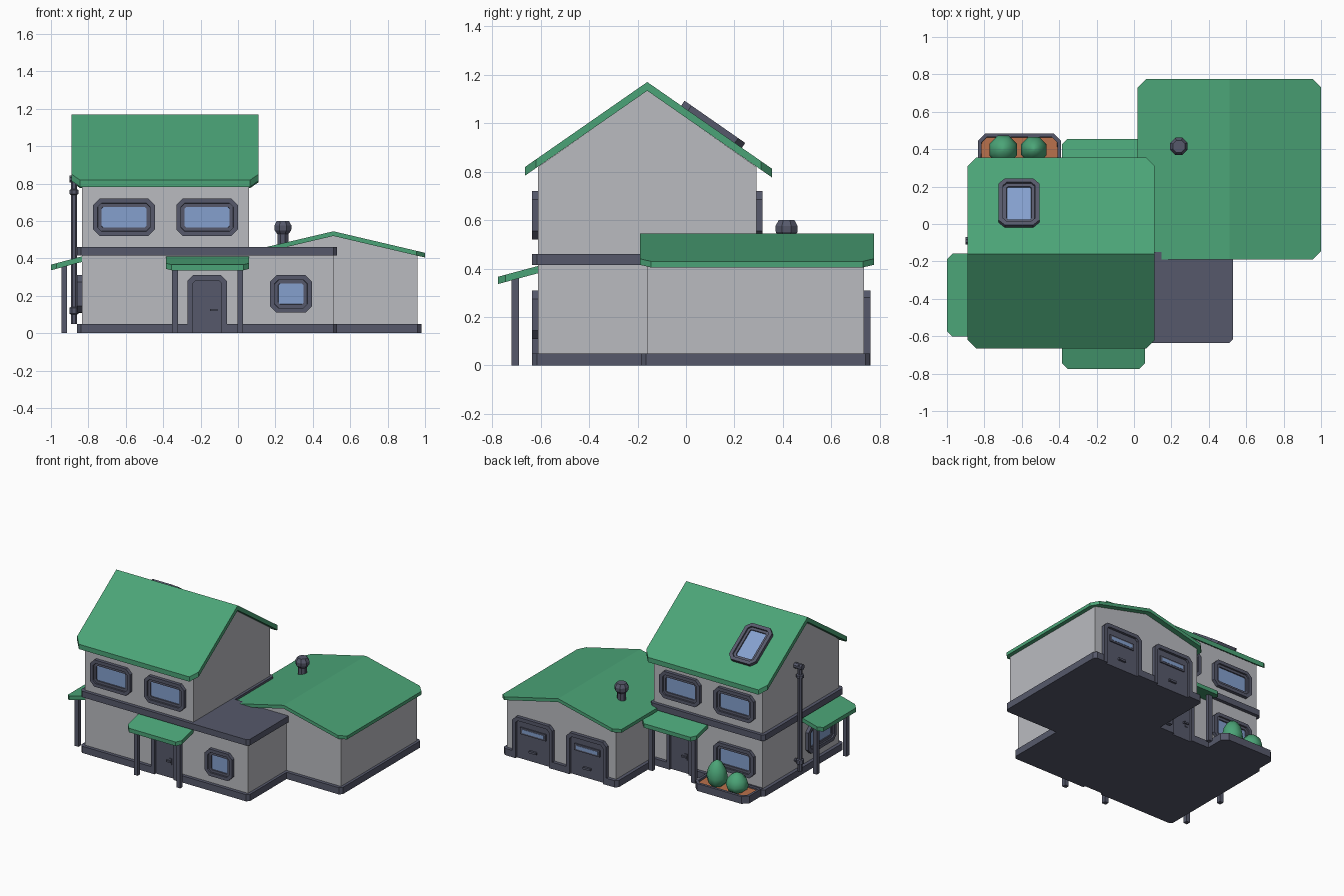
import bpy, bmesh, math
from mathutils import Vector
from math import radians, sin, cos, pi

if "Cube" in bpy.data.objects:
    bpy.data.objects.remove(bpy.data.objects["Cube"], do_unlink=True)


def material(name, *rgb):
    # sRGB bytes to a linear flat colour
    lin = [((c / 255 + 0.055) / 1.055) ** 2.4 for c in rgb] + [1]
    m = bpy.data.materials.new(name)
    m.use_nodes = True
    m.diffuse_color = lin
    m.node_tree.nodes["Principled BSDF"].inputs["Base Color"].default_value = lin
    return m


WALL = material("pale grey wall", 186, 187, 192)
TRIM = material("dark slate trim", 86, 89, 107)
ROOF = material("green roof", 75, 164, 119)
GLASS = material("blue glass", 133, 160, 206)
SOIL = material("brown soil", 186, 113, 76)


def finish(name, bm, mats, loc=(0, 0, 0), rot=(0, 0, 0)):
    bmesh.ops.recalc_face_normals(bm, faces=bm.faces)
    me = bpy.data.meshes.new(name)
    bm.to_mesh(me)
    bm.free()
    for m in mats:
        me.materials.append(m)
    ob = bpy.data.objects.new(name, me)
    ob.location, ob.rotation_euler = loc, rot
    bpy.context.collection.objects.link(ob)
    return ob


def prism_mesh(pts, h):
    bm = bmesh.new()
    bottom = bm.faces.new([bm.verts.new((x, y, 0)) for x, y in pts])
    ext = bmesh.ops.extrude_face_region(bm, geom=[bottom])["geom"]
    bmesh.ops.translate(bm, vec=(0, 0, h), verts=[v for v in ext if isinstance(v, bmesh.types.BMVert)])
    top = next(f for f in ext if isinstance(f, bmesh.types.BMFace))
    return bm, top


def prism(name, pts, h, mat, loc=(0, 0, 0), rot=(0, 0, 0)):
    return finish(name, prism_mesh(pts, h)[0], [mat], loc, rot)


def rect(x0, x1, y0, y1, c=0.0, corners=(1, 1, 1, 1)):
    # rectangle outline; chosen corners are cut
    out = []
    for (x, y, dx, dy), on in zip(((x0, y0, 1, 1), (x1, y0, -1, 1), (x1, y1, -1, -1), (x0, y1, 1, -1)), corners):
        if c and on:
            a, b = (x, y + dy * c), (x + dx * c, y)
            out += [a, b] if dx == dy else [b, a]
        else:
            out.append((x, y))
    return out


def slab(name, outlines, height, t, loc=(0, 0, 0), rot=(0, 0, 0)):
    # sloping sheet: plan outlines lifted to height(x, y), thickened downwards
    bm = bmesh.new()
    for pts in outlines:
        bm.faces.new([bm.verts.new((x, y, height(x, y))) for x, y in pts])
    bmesh.ops.remove_doubles(bm, verts=bm.verts, dist=1e-4)
    ext = bmesh.ops.extrude_face_region(bm, geom=bm.faces[:], use_keep_orig=True)["geom"]
    bmesh.ops.translate(bm, vec=(0, 0, -t), verts=[v for v in ext if isinstance(v, bmesh.types.BMVert)])
    return finish(name, bm, [ROOF], loc, rot)


def lathe(name, profile, loc, mat, seg=8, rot=(0, 0, 0)):
    bm = bmesh.new()
    rings = [[bm.verts.new((r * cos(2 * pi * (i + .5) / seg), r * sin(2 * pi * (i + .5) / seg), z))
              for i in range(seg)] for r, z in profile]
    for a, b in zip(rings, rings[1:]):
        for i in range(seg):
            j = (i + 1) % seg
            bm.faces.new((a[i], a[j], b[j], b[i]))
    bm.faces.new(rings[0])
    bm.faces.new(rings[-1])
    return finish(name, bm, [mat], loc, rot)


# Directions that wall-mounted parts can face (turn about z)
FRONT, BACK, SIDE = 0, pi, -pi / 2


def wall_part(name, pts, h, mat, loc, turn, out=0.0):
    off = Vector((sin(turn), -cos(turn), 0)) * out
    return prism(name, pts, h, mat, Vector(loc) + off, (pi / 2, 0, turn))


def window(name, w, h, loc, turn, tilt=pi / 2):
    bm, face = prism_mesh(rect(-w / 2, w / 2, -h / 2, h / 2, 0.035), 0.025)
    for width, depth in ((0.027, 0), (0.001, -0.011), (0.02, 0), (0.001, -0.008)):
        bmesh.ops.inset_region(bm, faces=[face], thickness=width, depth=depth)
    face.material_index = 1
    return finish(name, bm, [TRIM, GLASS], loc, (tilt, 0, turn))


def door_frame(name, w, h, loc, turn):
    a, b, c, k = w / 2, w / 2 - 0.027, 0.03, 0.018
    pts = [(-a, 0), (-a, h - c), (-a + c, h), (a - c, h), (a, h - c), (a, 0),
           (b, 0), (b, h - .027 - k), (b - k, h - .027), (k - b, h - .027), (-b, h - .027 - k), (-b, 0)]
    wall_part(name, pts, 0.026, TRIM, loc, turn)
    wall_part(name + "_panel", rect(-b, b, 0, h - 0.027, k, (0, 0, 1, 1)), 0.008, TRIM, loc, turn)


def house_door(name, loc, turn):
    door_frame(name, 0.21, 0.31, loc, turn)
    wall_part(name + "_lock_plate", rect(.035, .055, .1, .145), 0.006, TRIM, loc, turn, 0.008)
    wall_part(name + "_lever", rect(.015, .055, .118, .13), 0.012, TRIM, loc, turn, 0.012)


def garage_door(name, loc, turn):
    door_frame(name, 0.33, 0.31, loc, turn)
    wall_part(name + "_light_frame", rect(-.105, .105, .185, .235), 0.008, TRIM, loc, turn, 0.008)
    wall_part(name + "_light", rect(-.09, .09, .197, .223), 0.004, GLASS, loc, turn, 0.014)
    wall_part(name + "_handle", rect(-.03, .03, .065, .08), 0.015, TRIM, loc, turn, 0.008)


def awning(name, loc, turn):
    # sloping canopy on two posts
    slab(name, [rect(-.222, .222, -.165, 0, .03, (1, 1, 0, 0))], lambda x, y: 0.411 + 0.27 * y, 0.03, loc, (0, 0, turn))
    for s in (-1, 1):
        p = rect(s * .175 - .016, s * .175 + .016, -.11, -.08)
        prism(f"{name}_post_{'left' if s > 0 else 'right'}", p, 0.37, TRIM, loc, (0, 0, turn))


# Walls
prism("main_walls", [(-.61, .02), (.29, .02), (.29, .82), (-.16, 1.135), (-.61, .82)], 0.895, WALL,
      (-.835, 0, 0), (pi / 2, 0, pi / 2))
prism("annex_walls", rect(.05, .51, -.61, -.1), 0.42, WALL, (0, 0, .02))
prism("garage_walls", [(.06, .02), (.96, .02), (.96, .42), (.51, .525), (.06, .42)], 0.895, WALL,
      (0, .735, 0), (pi / 2, 0, 0))

# Plinths, cut away at the doors
plinths = [prism("main_plinth", rect(-.86, .53, -.635, .315, .02), 0.05, TRIM),
           prism("garage_plinth", rect(.035, .98, -.185, .76, .02), 0.05, TRIM)]
for i, (x, y, w) in enumerate(((-.165, -.66, .21), (-.165, .34, .21), (.29, .785, .33), (.735, .785, .33))):
    cutter = prism(f"door_gap_cutter_{i}", rect(x - w / 2, x + w / 2, y - .05, y + .05), 0.2, TRIM, (0, 0, -.1))
    cutter.hide_render = True
    cutter.hide_set(True)
    cutter.display_type = 'WIRE'
    mod = plinths[i // 2].modifiers.new("door_gap", 'BOOLEAN')
    mod.object, mod.operation, mod.solver = cutter, 'DIFFERENCE', 'EXACT'

# Belt course that also roofs the annex
k = 0.02
prism("belt_and_flat_roof", [(-.86, -.635 + k), (-.86 + k, -.635), (.53 - k, -.635), (.53, -.635 + k), (.53, -.15),
                             (.08, -.15), (.08, .315 - k), (.08 - k, .315), (-.86 + k, .315), (-.86, .315 - k)],
      0.045, TRIM, (0, 0, .415))

# Gable roofs: two halves meeting at the ridge
slab("main_roof", [rect(-.89, .11, -.665, -.16, .045, (1, 1, 0, 0)), rect(-.89, .11, -.16, .355, .045, (0, 0, 1, 1))],
     lambda x, y: 1.17 - 0.695 * abs(y + .16), 0.036)
slab("garage_roof", [rect(.02, .51, -.19, .775, .045, (1, 0, 0, 1)), rect(.51, 1, -.19, .775, .045, (0, 1, 1, 0))],
     lambda x, y: 0.545 - 0.235 * abs(x - .51), 0.025)

# Windows
for i, x in enumerate((-.61, -.165)):
    window(f"front_upper_window_{i}", .33, .2, (x, -.61, .62), FRONT)
    window(f"back_upper_window_{i}", .33, .2, (x, .29, .62), BACK)
window("front_lower_window", .225, .2, (.283, -.61, .21), FRONT)
window("back_lower_window", .33, .2, (-.61, .29, .21), BACK)
window("side_window", .33, .2, (-.835, -.38, .21), SIDE)
window("skylight", .22, .305, (-.615, .105, .985), BACK, math.atan(.695))

# Doors and awnings
house_door("front_door", (-.165, -.61, 0), FRONT)
house_door("back_door", (-.165, .29, 0), BACK)
for i, x in enumerate((.29, .735)):
    garage_door(f"garage_door_{i}", (x, .735, 0), BACK)
awning("front_awning", (-.163, -.61, 0), FRONT)
awning("back_awning", (-.163, .29, 0), BACK)
awning("side_awning", (-.835, -.38, 0), SIDE)

# Roof vent
lathe("roof_vent", [(.032, .44), (.032, .53), (.048, .55), (.05, .575), (.035, .6)], (.24, .415, 0), TRIM)

# Drainpipe with collars and an elbow to the wall
lathe("drainpipe", [(.018, .05), (.018, .1), (.027, .105), (.027, .135), (.018, .14), (.018, .74), (.027, .745),
                    (.027, .765), (.018, .77), (.018, .84)], (-.877, -.09, 0), TRIM)
lathe("drainpipe_elbow", [(.021, 0), (.021, .07)], (-.9, -.09, .825), TRIM, rot=(0, pi / 2, 0))
lathe("drainpipe_bracket", [(.012, 0), (.012, .05)], (-.88, -.09, .12), TRIM, rot=(0, pi / 2, 0))

# Planter with soil and two bushes
bm, top = prism_mesh(rect(-.835, -.39, .28, .485, .04, (0, 0, 1, 1)), 0.055)
bmesh.ops.inset_region(bm, faces=[top], thickness=.022)
bmesh.ops.inset_region(bm, faces=[top], thickness=.001, depth=-.015)
top.material_index = 1
finish("planter", bm, [TRIM, SOIL])
for name, x, r, h in (("low_bush", -.7, .08, .14), ("tall_bush", -.535, .074, .19)):
    prof = [(r * f, h * g) for f, g in ((.5, 0), (.88, .16), (1, .38), (.85, .66), (.5, .89), (.12, 1))]
    ob = lathe(name, prof, (x, .398, .035), ROOF)
    bpy.context.view_layer.objects.active = ob
    bpy.ops.object.select_all(action='DESELECT')
    ob.select_set(True)
    bpy.ops.object.shade_smooth_by_angle(angle=radians(50))
